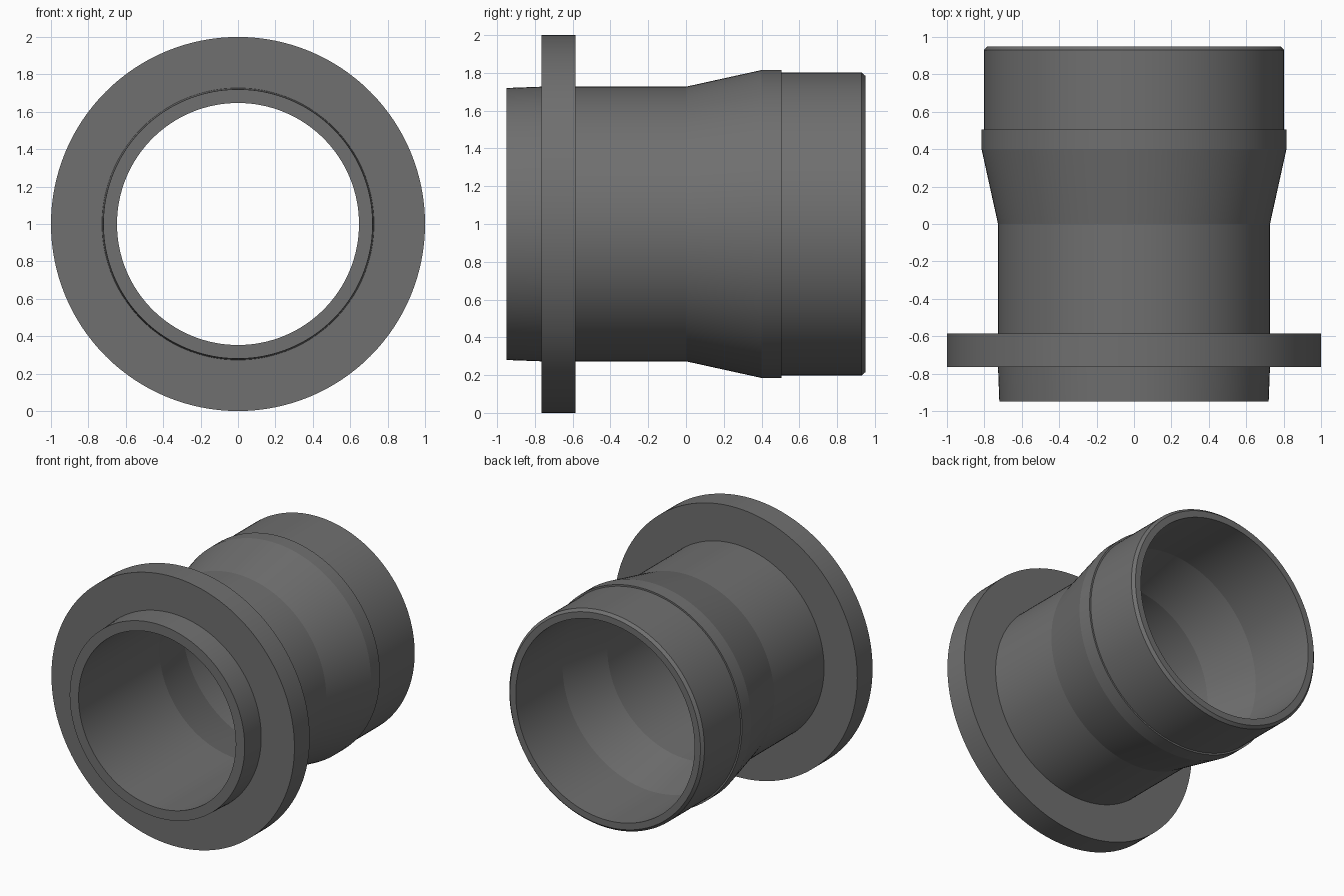
import bpy, bmesh, math

if "Cube" in bpy.data.objects:
    bpy.data.objects.remove(bpy.data.objects["Cube"])

SEGMENTS = 128

# Single flat dark grey
grey = bpy.data.materials.new("dark_grey")
grey.diffuse_color = (0.16, 0.16, 0.16, 1)
grey.use_nodes = True
grey.node_tree.nodes["Principled BSDF"].inputs["Base Color"].default_value = grey.diffuse_color

# Closed wall profile: (position along y, radius)
profile = [
    (-0.95, 0.647), (-0.95, 0.72), (-0.765, 0.727),      # slightly tapered spigot
    (-0.765, 1.0), (-0.585, 1.0), (-0.585, 0.727),       # flange
    (0.0, 0.727), (0.40, 0.815), (0.505, 0.815),         # neck, cone and collar
    (0.505, 0.803), (0.93, 0.803), (0.95, 0.784),        # socket with chamfered rim
    (0.95, 0.736), (0.40, 0.736), (0.0, 0.647),          # bore
]


def lathe(name, points, material):
    """Spin a closed profile around the y axis at z = 1."""
    bm = bmesh.new()
    rings = []
    for y, r in points:
        rings.append([bm.verts.new((r * math.sin(a), y, 1 + r * math.cos(a)))
                      for a in (2 * math.pi * i / SEGMENTS for i in range(SEGMENTS))])
    for k, ring in enumerate(rings):
        nxt = rings[(k + 1) % len(rings)]
        for i in range(SEGMENTS):
            j = (i + 1) % SEGMENTS
            bm.faces.new((ring[i], ring[j], nxt[j], nxt[i]))
    bmesh.ops.recalc_face_normals(bm, faces=bm.faces[:])
    mesh = bpy.data.meshes.new(name)
    bm.to_mesh(mesh)
    bm.free()
    mesh.materials.append(material)
    obj = bpy.data.objects.new(name, mesh)
    bpy.context.collection.objects.link(obj)
    return obj


# Flanged pipe, smooth around but crisp between sections
pipe = lathe("flanged_pipe", profile, grey)
bpy.context.view_layer.objects.active = pipe
pipe.select_set(True)
bpy.ops.object.shade_smooth_by_angle(angle=math.radians(8))
